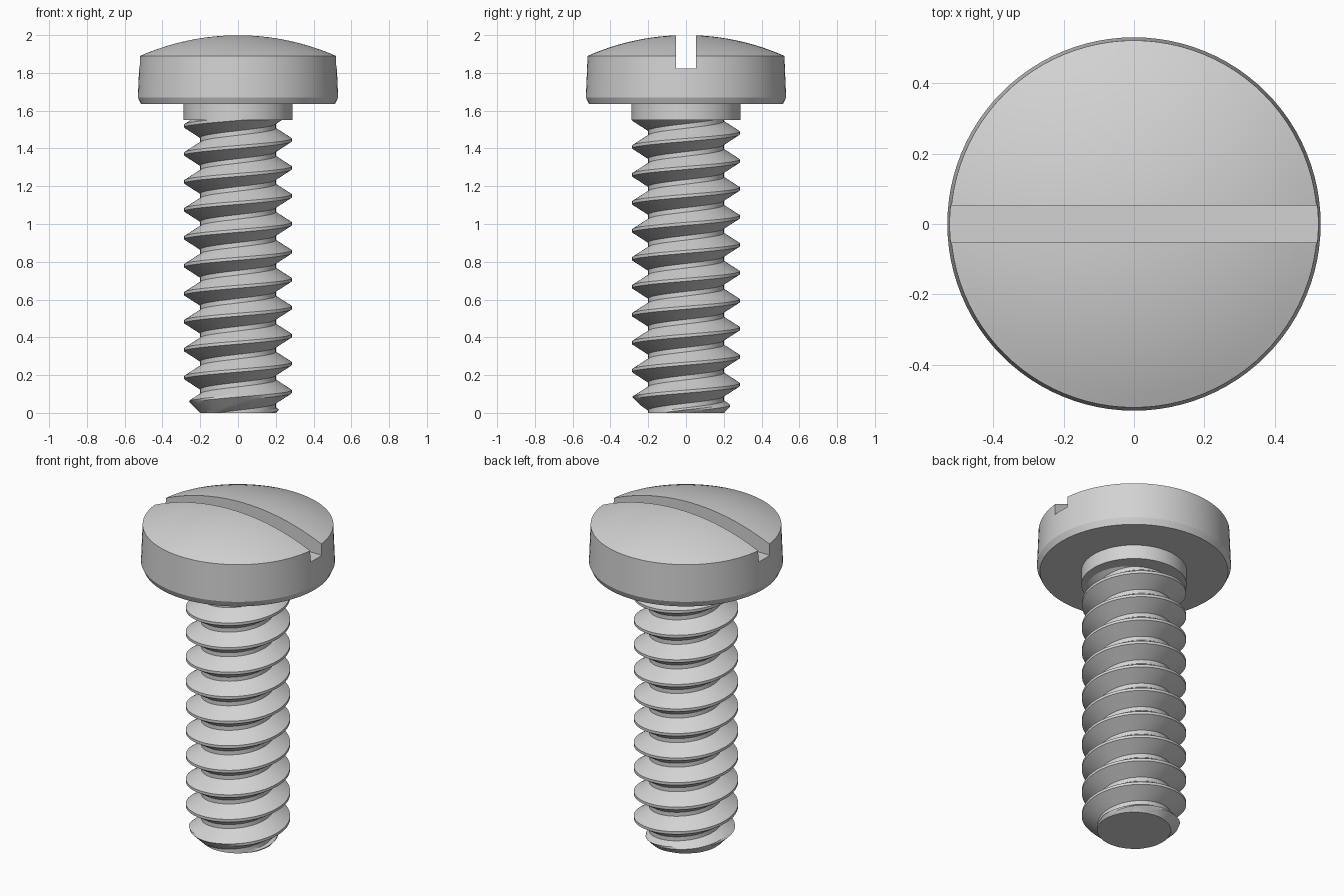
import bpy, bmesh, math
from mathutils import Vector

cube = bpy.data.objects.get("Cube")
if cube:
    bpy.data.objects.remove(cube, do_unlink=True)

# Single grey metal
GREY = (0.65, 0.65, 0.65, 1.0)
metal = bpy.data.materials.new("grey metal")
metal.use_nodes = True
metal.diffuse_color = GREY
metal.node_tree.nodes["Principled BSDF"].inputs["Base Color"].default_value = GREY


def make_object(name, bm):
    bmesh.ops.recalc_face_normals(bm, faces=bm.faces[:])
    mesh = bpy.data.meshes.new(name)
    bm.to_mesh(mesh)
    bm.free()
    mesh.materials.append(metal)
    obj = bpy.data.objects.new(name, mesh)
    bpy.context.collection.objects.link(obj)
    return obj


def activate(obj):
    bpy.ops.object.select_all(action='DESELECT')
    obj.select_set(True)
    bpy.context.view_layer.objects.active = obj


def smooth(obj):
    activate(obj)
    bpy.ops.object.shade_smooth_by_angle(angle=math.radians(20))


def lathe(name, profile, steps=96):
    bm = bmesh.new()
    verts = [bm.verts.new((r, 0, z)) for r, z in profile]
    edges = [bm.edges.new(pair) for pair in zip(verts, verts[1:])]
    bmesh.ops.spin(bm, geom=verts + edges, cent=(0, 0, 0), axis=(0, 0, 1),
                   angle=2 * math.pi, steps=steps)
    bmesh.ops.remove_doubles(bm, verts=bm.verts[:], dist=1e-4)
    return make_object(name, bm)


# Domed head: chamfered underside, slightly tapered wall, spherical cap
RIM, RIM_Z, TOP = 0.521, 1.89, 2.0
rise = TOP - RIM_Z
ball = (RIM ** 2 + rise ** 2) / (2 * rise)
sweep = math.asin(RIM / ball)
profile = [(0, 1.635), (0.514, 1.635), (0.53, 1.67)]
for i in range(13):
    a = sweep * (1 - i / 12)
    profile.append((ball * math.sin(a), TOP - ball + ball * math.cos(a)))
head = lathe("head", profile)

# Driver slot cut straight across the head
bm = bmesh.new()
bmesh.ops.create_cube(bm, size=1)
bmesh.ops.scale(bm, vec=(1.4, 0.106, 0.4), verts=bm.verts[:])
bmesh.ops.translate(bm, vec=(0, 0, 2.023), verts=bm.verts[:])
cutter = make_object("slot_cutter", bm)
cutter.hide_render = True
cut = head.modifiers.new("slot", 'BOOLEAN')
cut.operation, cut.solver, cut.object = 'DIFFERENCE', 'EXACT', cutter
activate(head)
bpy.ops.object.modifier_apply(modifier=cut.name)
bpy.data.objects.remove(cutter, do_unlink=True)
smooth(head)

# Plain collar under the head
smooth(lathe("collar", [(0, 1.55), (0.288, 1.55), (0.288, 1.65), (0, 1.65)]))

# Threaded shank: a V profile swept along a right-handed helix
PITCH, ROOT, CREST, START = 0.148, 0.2, 0.285, -0.035
CREST_HALF, FLANK, STEPS, TURNS, PARTS = 0.008, 0.054, 64, 14, 5
side = [(CREST_HALF + FLANK * k / PARTS, CREST + (ROOT - CREST) * k / PARTS)
        for k in range(PARTS + 1)]
tooth = [(-PITCH / 2, ROOT)] + [(-h, r) for h, r in reversed(side)]
tooth += side + [(PITCH / 2, ROOT)]

bm = bmesh.new()
rows = []
for i in range(STEPS * TURNS + 1):
    a = 2 * math.pi * i / STEPS
    base = START + PITCH * (i / STEPS - 2)
    row = []
    for h, r in tooth:
        z = base + h
        r = min(r, ROOT + max(z, 0))      # chamfered tip
        row.append(bm.verts.new((r * math.cos(a), r * math.sin(a), z)))
    rows.append(row)
for low, high in zip(rows, rows[1:]):
    for j in range(len(tooth) - 1):
        bm.faces.new((low[j], high[j], high[j + 1], low[j + 1]))
bmesh.ops.remove_doubles(bm, verts=bm.verts[:], dist=1e-4)

# Trim both ends flat and close them
for z, direction in ((0, -1), (1.555, 1)):
    bmesh.ops.bisect_plane(bm, geom=bm.verts[:] + bm.edges[:] + bm.faces[:],
                           plane_co=Vector((0, 0, z)),
                           plane_no=Vector((0, 0, direction)), clear_outer=True)
bmesh.ops.holes_fill(bm, edges=[e for e in bm.edges if e.is_boundary], sides=0)
smooth(make_object("threaded_shank", bm))
